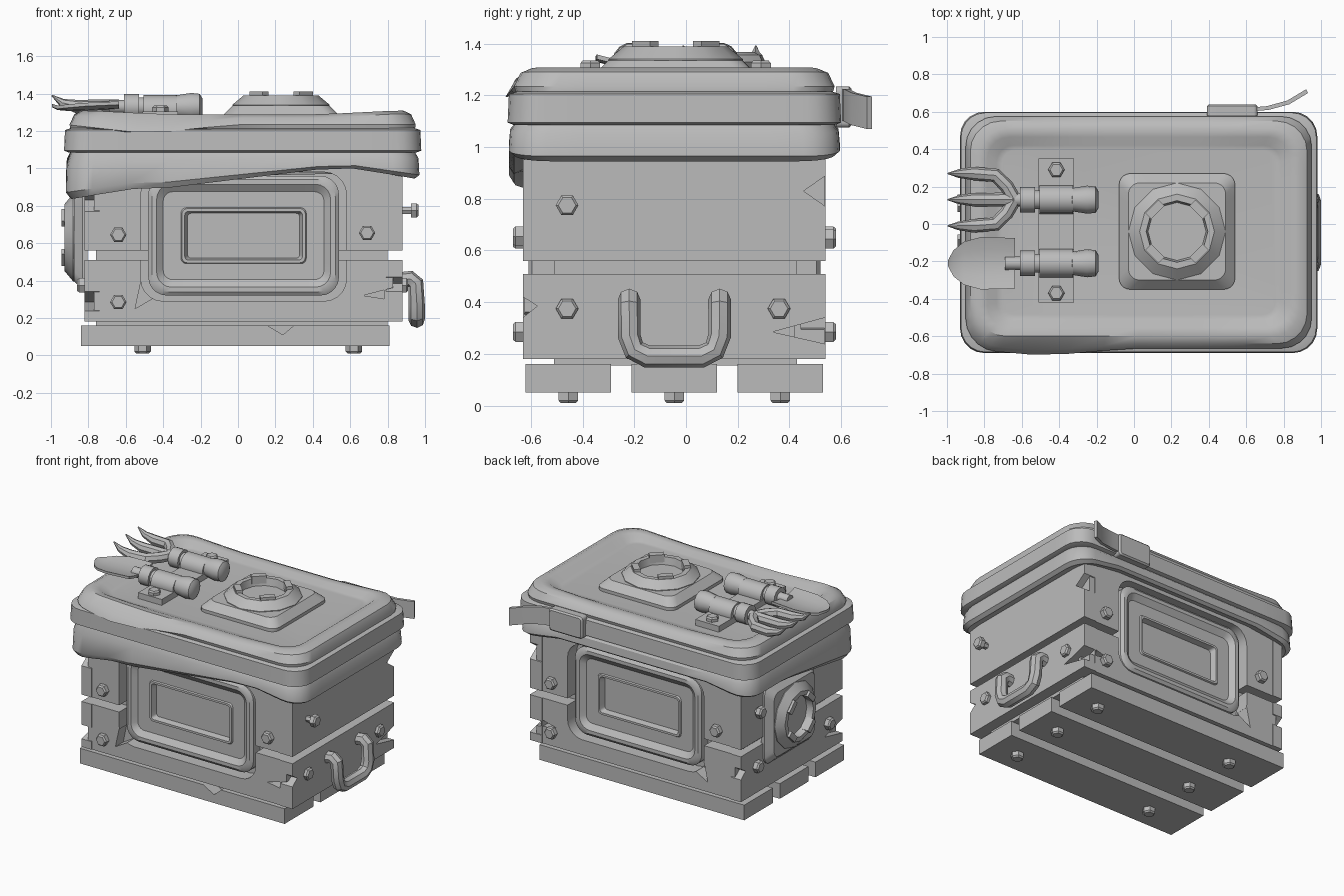
import bpy, bmesh
from math import pi, sin, cos
from mathutils import Matrix, Vector

if "Cube" in bpy.data.objects:
    bpy.data.objects.remove(bpy.data.objects["Cube"])

grey = bpy.data.materials.new("plain grey")
grey.use_nodes = True
grey.diffuse_color = (0.5, 0.5, 0.5, 1)
grey.node_tree.nodes["Principled BSDF"].inputs["Base Color"].default_value = (0.5, 0.5, 0.5, 1)

CX, CY = 0.03, -0.045      # middle of the crate
UP = Matrix.Identity(4)


def at(x, y, z):
    return Matrix.Translation((x, y, z))


def facing(turn, x, y, z):
    """Local z points out of a wall: 0 front, 90 left, 180 back, -90 right."""
    return at(x, y, z) @ Matrix.Rotation(turn * pi / 180, 4, 'Z') @ Matrix.Rotation(pi / 2, 4, 'X')


def add(name, mesh, smooth=True):
    ob = bpy.data.objects.new(name, mesh)
    bpy.context.collection.objects.link(ob)
    mesh.materials.clear()
    mesh.materials.append(grey)
    if smooth:
        bpy.ops.object.select_all(action='DESELECT')
        ob.select_set(True)
        bpy.context.view_layer.objects.active = ob
        bpy.ops.object.shade_smooth_by_angle(angle=0.6)
    return ob


def skin(name, rings, matrix=UP, smooth=True):
    """Join rings of points into a closed, capped surface."""
    bm = bmesh.new()
    vs = [[bm.verts.new(matrix @ Vector(p)) for p in ring] for ring in rings]
    n = len(vs[0])
    for a, b in zip(vs, vs[1:]):
        for i in range(n):
            j = (i + 1) % n
            bm.faces.new((a[i], a[j], b[j], b[i]))
    bm.faces.new(vs[0])
    bm.faces.new(vs[-1])
    bmesh.ops.recalc_face_normals(bm, faces=bm.faces)
    mesh = bpy.data.meshes.new(name)
    bm.to_mesh(mesh)
    bm.free()
    return add(name, mesh, smooth)


def rounded(w, h, r, d, corner=5, edge=8):
    """Rounded rectangle of half size w, h at height d, with divided edges."""
    pts = []
    for k, (sx, sy) in enumerate(((1, 1), (-1, 1), (-1, -1), (1, -1))):
        for i in range(corner + 1):
            a = (k + i / corner) * pi / 2
            pts.append(Vector((sx * (w - r) + r * cos(a), sy * (h - r) + r * sin(a), d)))
    out = []
    for i, p in enumerate(pts):
        out.append(p)
        if i % (corner + 1) == corner:
            q = pts[(i + 1) % len(pts)]
            out += [p.lerp(q, s / edge) for s in range(1, edge)]
    return out


def panel(name, rows, matrix):
    return skin(name, [rounded(*r) for r in rows], matrix)


def lathe(name, rows, matrix, sides=12):
    return skin(name, [[(r * cos(2 * pi * i / sides), r * sin(2 * pi * i / sides), d)
                        for i in range(sides)] for r, d in rows], matrix)


def box(name, x0, x1, y0, y1, z0, z1, matrix=UP):
    return skin(name, [[(x0, y0, z), (x1, y0, z), (x1, y1, z), (x0, y1, z)] for z in (z0, z1)],
                matrix, False)


def rod(name, pts, radius):
    """Round rod through points (x, y, z, thickness)."""
    cu = bpy.data.curves.new(name, 'CURVE')
    cu.dimensions = '3D'
    cu.bevel_depth, cu.bevel_resolution, cu.use_fill_caps = radius, 2, True
    sp = cu.splines.new('POLY')
    sp.points.add(len(pts) - 1)
    for p, q in zip(sp.points, pts):
        p.co, p.radius = (*q[:3], 1), q[3]
    tmp = bpy.data.objects.new(name, cu)
    mesh = bpy.data.meshes.new_from_object(tmp)
    bpy.data.objects.remove(tmp)
    return add(name, mesh)


def cut(ob, cutter):
    mod = ob.modifiers.new("cut", 'BOOLEAN')
    mod.operation, mod.solver, mod.object = 'DIFFERENCE', 'EXACT', cutter
    bpy.context.view_layer.update()
    mesh = bpy.data.meshes.new_from_object(ob.evaluated_get(bpy.context.evaluated_depsgraph_get()))
    ob.modifiers.clear()
    ob.data = mesh
    bpy.data.objects.remove(cutter)


def notch(ob, matrix, tri, depth=0.09):
    """Triangular split in a board, drawn on the wall plane."""
    cut(ob, skin("notch", [[(u, v, d) for u, v in tri] for d in (-depth, depth)], matrix, False))


def bolt(matrix, length=0.035):
    lathe("bolt", [(0.022, -0.03), (0.022, length - 0.03), (0.044, length - 0.03),
                   (0.044, length), (0.034, length + 0.01)], matrix, 6)


# Base planks with their bolts
for y in (-0.455, -0.045, 0.365):
    plank = box("base_plank", -0.84, 0.81, y - 0.165, y + 0.165, 0.05, 0.16)
    if y < -0.4:
        notch(plank, facing(0, 0.22, -0.62, 0.16), [(-0.08, 0.01), (0.09, 0.01), (0.02, -0.05)])
    for x in (-0.51, 0.62):
        bolt(at(x, y, 0.05) @ Matrix.Rotation(pi, 4, 'X'), 0.03)
box("inner_core", -0.76, 0.8, -0.51, 0.43, 0.155, 1.15)

# Wall boards, two courses, with openings for the window panels
for z0, z1 in ((0.18, 0.51), (0.56, 1.12)):
    for turn, y0, y1 in ((0, -0.625, -0.5), (180, 0.42, 0.535)):
        board = box("wall_board", -0.77, 0.83, y0, y1, z0, z1)
        y = y0 if turn == 0 else y1
        cut(board, panel("opening", [(0.55, 0.345, 0.12, d) for d in (-0.105, 0.1)],
                         facing(turn, CX, y, 0.635)))
        if z0 < 0.5:
            s = 1 if turn == 0 else -1
            notch(board, facing(turn, CX, y, 0.3), [(s * -0.58, -0.05), (s * -0.55, 0.09), (s * -0.46, 0.02)])
            notch(board, facing(turn, CX, y, 0.32), [(s * 0.64, 0), (s * 0.83, 0.05), (s * 0.83, -0.03)])
    for turn, x0, x1 in ((90, 0.78, 0.88), (-90, -0.82, -0.74)):
        board = box("end_board", x0, x1, -0.63, 0.54, z0, z1)
        wall = facing(turn, x1 if turn > 0 else x0, CY, 0)
        if z0 < 0.5:
            notch(board, wall, [(-0.6, 0.43), (-0.6, 0.33), (-0.53, 0.385)])
            notch(board, wall, [(0.38, 0.285), (0.6, 0.345), (0.6, 0.235)])
        else:
            notch(board, wall, [(0.5, 0.83), (0.6, 0.9), (0.6, 0.76)])

# Window panels and wall bolts, front and back
for turn, y in ((0, -0.51), (180, 0.42)):
    panel("window_panel", [(0.51, 0.32, 0.1, 0), (0.51, 0.32, 0.1, 0.085), (0.49, 0.3, 0.09, 0.1),
                           (0.465, 0.275, 0.08, 0.1), (0.43, 0.235, 0.05, 0.07),
                           (0.335, 0.15, 0.03, 0.07), (0.33, 0.145, 0.03, 0.08),
                           (0.315, 0.13, 0.02, 0.08), (0.3, 0.12, 0.02, 0.04)],
          facing(turn, CX, y, 0.64))
    for x, z in ((-0.64, 0.645), (-0.64, 0.285), (0.69, 0.655)):
        bolt(facing(turn, x if turn == 0 else 2 * CX - x, -0.625 if turn == 0 else 0.535, z))
bolt(facing(90, 0.88, -0.46, 0.775), 0.075)
for y in (-0.46, 0.36):
    bolt(facing(90, 0.88, y, 0.375), 0.02)
    bolt(facing(-90, -0.82, y, 0.375), 0.03)
bolt(facing(-90, -0.82, 0.36, 0.775), 0.05)


# Round ports, on the lid and on the right end
def port(matrix):
    panel("port_plate", [(0.31, 0.31, 0.06, 0), (0.31, 0.31, 0.06, 0.03), (0.26, 0.26, 0.06, 0.08)], matrix)
    lathe("port_ring", [(0.26, 0.07), (0.26, 0.085), (0.2, 0.135), (0.165, 0.135), (0.155, 0.082)], matrix)
    for k in range(4):
        box("port_lug", 0.145, 0.19, -0.05, 0.05, 0.1, 0.155,
            matrix @ Matrix.Rotation((k + 0.5) * pi / 2, 4, 'Z'))


port(at(0.23, -0.04, 1.255))
port(facing(-90, -0.805, CY + 0.05, 0.63) @ Matrix.Scale(0.9, 4))


# Lid: draped skirt, rim band and padded top
def clamp(t):
    return max(0, min(1, t))


def hem(p):
    drop = 0.11 * clamp((0.45 - p.x) / 0.9) * clamp((0.2 - p.y) / 0.7)
    return 1.0 - drop - 0.06 * clamp((abs(p.x) - 0.6) / 0.35)


mid = at(0.025, CY, 0)
skirt = []
for w, h, t in ((0.87, 0.57, 0.1), (0.92, 0.62, 0), (0.945, 0.64, 0.15), (0.94, 0.635, 0.7), (0.915, 0.61, 1)):
    ring = rounded(w, h, 0.14, 0)
    for p in ring:
        p.z = hem(p) * (1 - t) + 1.1 * t
    skirt.append(ring)
skin("lid_skirt", skirt, mid)
panel("lid_band", [(0.93, 0.62, 0.12, 1.085), (0.955, 0.645, 0.13, 1.095),
                   (0.95, 0.64, 0.13, 1.205), (0.92, 0.61, 0.12, 1.215)], mid)
pad = [rounded(*r) for r in ((0.92, 0.61, 0.15, 1.2), (0.925, 0.62, 0.16, 1.235), (0.9, 0.595, 0.16, 1.27),
                             (0.86, 0.555, 0.15, 1.288), (0.81, 0.51, 0.12, 1.283), (0.76, 0.465, 0.09, 1.265),
                             (0.73, 0.44, 0.07, 1.262))]
for ring in pad[2:5]:
    for p in ring:
        p.z += 0.02 * clamp((abs(p.x) - 0.4) / 0.4)
for ring in pad[1:3]:
    for p in ring:      # sagging fold over the front edge
        sag = clamp(-p.y / 0.5) * clamp(1 - abs(p.x + 0.5) / 0.45)
        p.y -= 0.04 * sag
        p.z -= 0.05 * sag
skin("lid_pad", pad, mid)

# Carry handle on the left end
side = [(0.86, -0.175, 0.4), (0.92, -0.175, 0.41), (0.95, -0.175, 0.385), (0.955, -0.175, 0.27),
        (0.955, -0.155, 0.215), (0.955, -0.105, 0.19)]
loop = [(x, CY + y, z, 1) for x, y, z in side] + [(x, CY - y, z, 1) for x, y, z in reversed(side)]
rod("carry_handle", loop, 0.044)

# Latch and loose strap at the back of the lid
panel("latch", [(0.135, 0.08, 0.02, 0), (0.135, 0.08, 0.02, 0.05), (0.125, 0.07, 0.02, 0.06)],
      facing(180, 0.525, 0.58, 1.155))
skin("strap_tab", [[(x, y, z), (x - 0.01, y + 0.02, z), (x - 0.01, y + 0.02, z + 0.125), (x, y, z + 0.125)]
                   for x, y, z in ((0.6, 0.6, 1.1), (0.72, 0.61, 1.1), (0.83, 0.64, 1.085), (0.93, 0.7, 1.07))])

# Tools strapped to the lid
TZ = 1.33
for y in (0.13, -0.21):
    lathe("tool_grip", [(0.045, 0), (0.07, 0.015), (0.075, 0.06), (0.062, 0.14), (0.05, 0.15), (0.05, 0.34),
                        (0.068, 0.34), (0.068, 0.42), (0.036, 0.42), (0.036, 0.5)], facing(-90, -0.19, y, TZ), 14)
    lathe("tool_clip", [(0.076, 0), (0.076, 0.18)], facing(-90, -0.325, y, TZ - 0.015), 16)
box("clip_plate", -0.51, -0.32, -0.42, 0.35, 1.25, 1.305)
for y in (0.29, -0.37):
    bolt(at(-0.415, y, 1.305), 0.02)
for s in (-1, 1):
    rod("fork_tine", [(-0.64, 0.13, TZ, 1), (-0.68, 0.13 + s * 0.07, TZ, 1), (-0.74, 0.13 + s * 0.13, TZ, 1),
                      (-0.86, 0.13 + s * 0.14, TZ, 0.95), (-0.94, 0.13 + s * 0.14, 1.35, 0.6),
                      (-0.995, 0.13 + s * 0.14, 1.39, 0.1)], 0.038)
rod("fork_tine", [(-0.64, 0.13, TZ, 1), (-0.86, 0.13, TZ, 0.95), (-0.94, 0.13, 1.35, 0.6),
                  (-0.995, 0.13, 1.39, 0.1)], 0.038)
blade = []
for x, w, z in ((-0.635, 0.135, 1.315), (-0.82, 0.14, 1.305), (-0.91, 0.115, 1.305), (-0.965, 0.07, 1.31),
                (-0.995, 0.015, 1.325)):
    top = [(x, -0.21 + w * v / 2, z + 0.02 + 0.025 * (v * w / 0.28) ** 2) for v in range(-2, 3)]
    blade.append(top + [(a, b, c - 0.018) for a, b, c in reversed(top)])
skin("spade_blade", blade)
